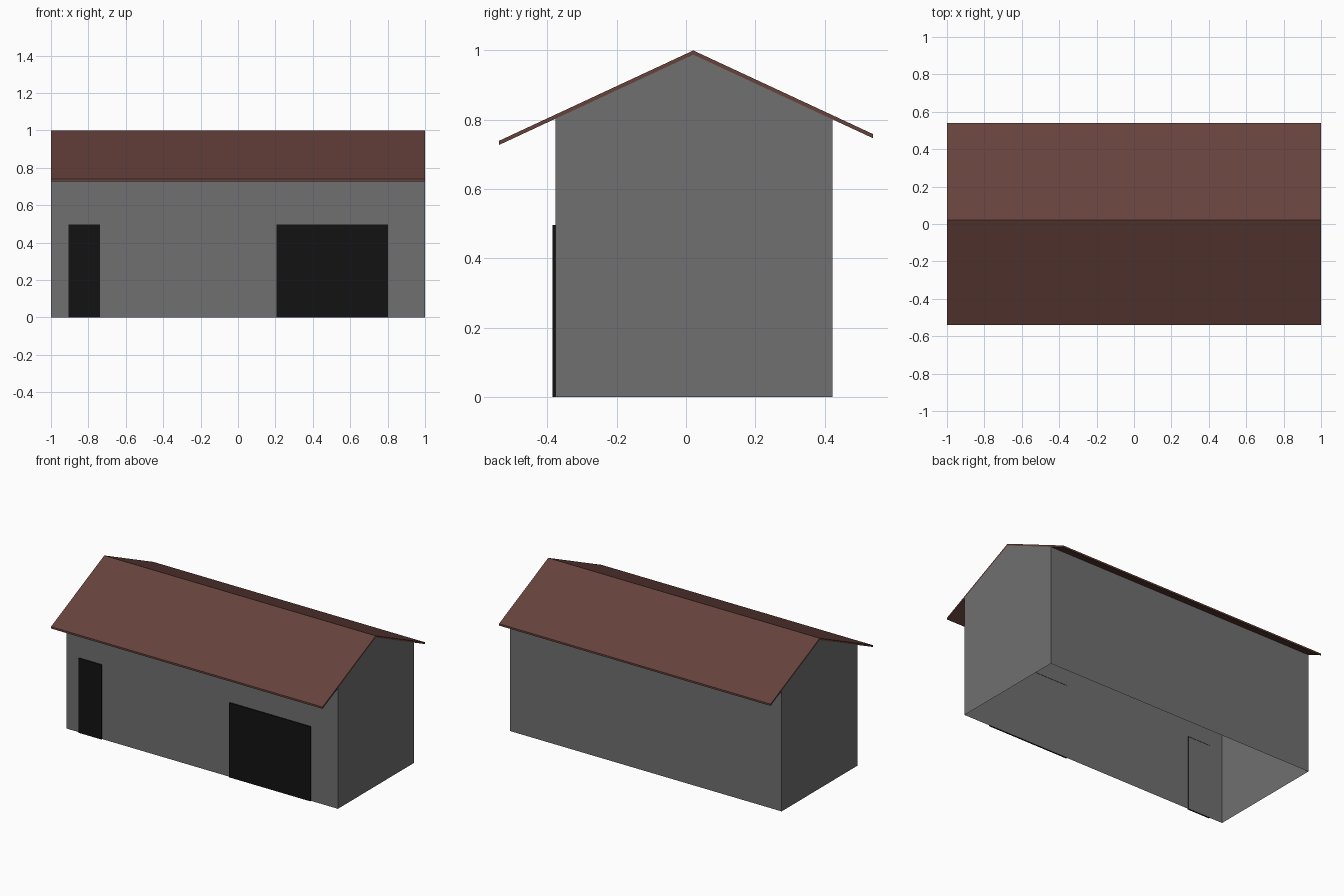
import bpy

if "Cube" in bpy.data.objects:
    bpy.data.objects.remove(bpy.data.objects["Cube"])


def material(name, color):
    mat = bpy.data.materials.new(name)
    mat.diffuse_color = (*color, 1)
    mat.use_nodes = True
    mat.node_tree.nodes["Principled BSDF"].inputs["Base Color"].default_value = mat.diffuse_color
    return mat


def extrude_profile(name, profile, x0, x1, skip=(), mat=None):
    """Extrude a counter-clockwise (y, z) profile along x, leaving out skipped sides."""
    n = len(profile)
    verts = [(x, y, z) for x in (x0, x1) for y, z in profile]
    faces = [tuple(reversed(range(n))), tuple(range(n, 2 * n))]
    for i in range(n):
        j = (i + 1) % n
        if i not in skip:
            faces.append((i, j, n + j, n + i))
    mesh = bpy.data.meshes.new(name)
    mesh.from_pydata(verts, [], faces)
    if mat:
        mesh.materials.append(mat)
    obj = bpy.data.objects.new(name, mesh)
    bpy.context.collection.objects.link(obj)
    return obj


wall_grey = material("wall_grey", (0.16, 0.16, 0.16))
roof_brown = material("roof_brown", (0.134, 0.054, 0.044))
door_black = material("door_black", (0.006, 0.006, 0.006))

FRONT, BACK, RIDGE_Y = -0.377, 0.422, 0.021
SLOPE, THICK, TOP = 0.465, 0.012, 1.0


def roof_z(y):
    return TOP - SLOPE * abs(y - RIDGE_Y)


# Gabled walls, open underneath
extrude_profile("walls", [
    (FRONT, 0), (BACK, 0), (BACK, roof_z(BACK) - THICK),
    (RIDGE_Y, TOP - THICK), (FRONT, roof_z(FRONT) - THICK)], -1, 1,
    skip=(0,), mat=wall_grey)

# Thin roof with overhanging eaves
eaves_front, eaves_back = -0.539, 0.539
extrude_profile("roof", [
    (eaves_front, roof_z(eaves_front) - THICK), (RIDGE_Y, TOP - THICK),
    (eaves_back, roof_z(eaves_back) - THICK), (eaves_back, roof_z(eaves_back)),
    (RIDGE_Y, TOP), (eaves_front, roof_z(eaves_front))], -1, 1, mat=roof_brown)

# Shallow door panels, open at the back, with rims reaching just through the wall
for name, x0, x1 in (("small_door", -0.905, -0.737), ("wide_door", 0.205, 0.803)):
    y0, y1 = FRONT - 0.008, FRONT + 0.002
    extrude_profile(name, [(y0, 0), (y1, 0), (y1, 0.496), (y0, 0.496)],
                    x0, x1, skip=(1,), mat=door_black)
